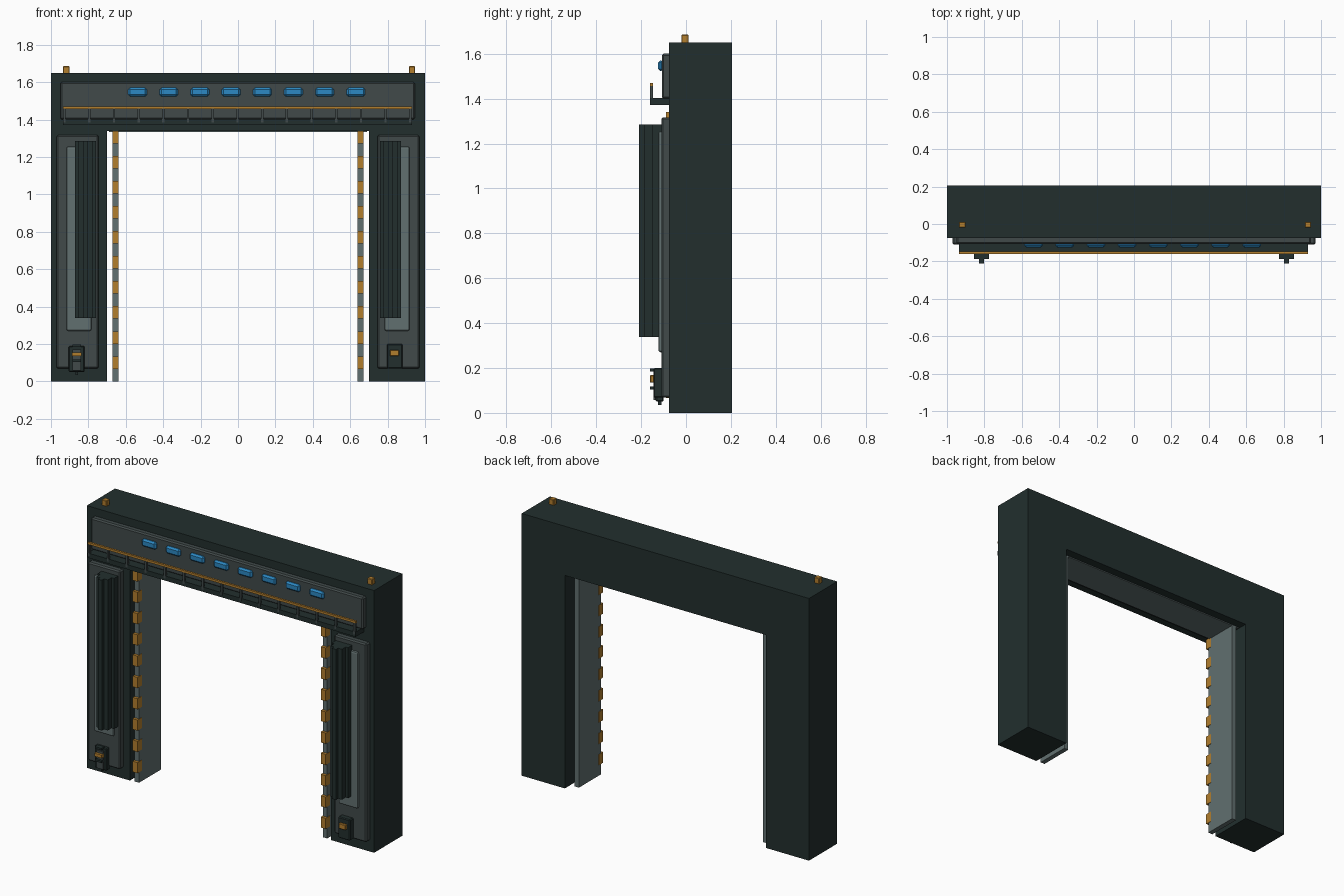
import bpy
import bmesh

cube = bpy.data.objects.get("Cube")
if cube:
    bpy.data.objects.remove(cube, do_unlink=True)


def material(name, r, g, b):
    m = bpy.data.materials.new(name)
    m.use_nodes = True
    m.diffuse_color = (r, g, b, 1)
    m.node_tree.nodes["Principled BSDF"].inputs["Base Color"].default_value = (r, g, b, 1)
    return m


DARK = material("dark green grey", 0.016, 0.028, 0.027)
PANEL = material("panel grey", 0.052, 0.068, 0.068)
LIGHT = material("light grey", 0.12, 0.16, 0.16)
ORANGE = material("orange", 0.45, 0.21, 0.027)
BLUE = material("window blue", 0.025, 0.25, 0.55)


def add_object(name, bm, mat):
    bmesh.ops.recalc_face_normals(bm, faces=bm.faces)
    mesh = bpy.data.meshes.new(name)
    bm.to_mesh(mesh)
    bm.free()
    mesh.materials.append(mat)
    obj = bpy.data.objects.new(name, mesh)
    bpy.context.collection.objects.link(obj)
    return obj


def add_box(bm, xs, ys, zs):
    verts = bmesh.ops.create_cube(bm, size=1)["verts"]
    for v in verts:
        for i, (lo, hi) in enumerate((xs, ys, zs)):
            v.co[i] = (lo + hi) / 2 + v.co[i] * (hi - lo)


def box(name, xs, ys, zs, mat, bevel=0, segments=1):
    bm = bmesh.new()
    add_box(bm, xs, ys, zs)
    obj = add_object(name, bm, mat)
    if bevel:
        mod = obj.modifiers.new("Bevel", "BEVEL")
        mod.width = bevel
        mod.segments = segments
    return obj


def prism(name, outline, axis, lo, hi, mat):
    """Extrude a closed outline along y (axis 1) or z (axis 2)."""
    bm = bmesh.new()
    points = [(a, lo, b) if axis == 1 else (a, b, lo) for a, b in outline]
    face = bm.faces.new([bm.verts.new(p) for p in points])
    moved = bmesh.ops.extrude_face_region(bm, geom=[face])["geom"]
    for v in moved:
        if isinstance(v, bmesh.types.BMVert):
            v.co[axis] = hi
    return add_object(name, bm, mat)


# Main portal frame
WALL = -0.075
LINTEL = 1.34
prism("portal_frame", [(-1, 0), (-0.7, 0), (-0.7, LINTEL), (0.7, LINTEL),
                       (0.7, 0), (1, 0), (1, 1.65), (-1, 1.65)], 1, WALL, 0.205, DARK)
box("lintel_lining", (-0.69, 0.69), (-0.06, 0.15), (LINTEL - 0.006, LINTEL + 0.01), LIGHT)

# Header panel and windows
box("header_panel", (-0.95, 0.945), (-0.108, WALL + 0.01), (1.4, 1.6), PANEL, 0.008)
for i in range(8):
    x = -0.537 + i * 0.1667
    box("header_window", (x - 0.05, x + 0.05), (-0.125, -0.1), (1.523, 1.57), BLUE, 0.01)

# Walkway with railing
box("walkway", (-0.935, 0.93), (-0.16, -0.07), (1.372, 1.402), DARK)
box("walkway_rail", (-0.935, 0.93), (-0.16, -0.147), (1.456, 1.47), ORANGE)
bm = bmesh.new()
for i in range(15):
    x = -0.927 + i * 0.132
    add_box(bm, (x - 0.006, x + 0.006), (-0.161, -0.147), (1.385, 1.458))
add_object("rail_posts", bm, PANEL)

# Roof beacons
for x in (-0.918, 0.93):
    box("roof_beacon", (x - 0.017, x + 0.017), (-0.02, 0.012), (1.645, 1.685), ORANGE, 0.003)


def span(side, lo, hi):
    return (lo, hi) if side > 0 else (-hi, -lo)


STRIPE = LINTEL / 20
for side, label in ((1, "left"), (-1, "right")):
    # Door jamb with warning blocks along its front edge
    jamb = span(side, 0.64, 0.67)
    box(label + "_jamb", jamb, (-0.07, 0.15), (0, LINTEL), LIGHT)
    bm = bmesh.new()
    for i in range(10):
        z = (2 * i + 1) * STRIPE
        add_box(bm, span(side, 0.638, 0.672), (-0.088, -0.045), (z, z + STRIPE))
    add_object(label + "_warning_blocks", bm, ORANGE)

    # Pillar panel and its raised inlay
    box(label + "_pillar_panel", span(side, 0.745, 0.97), (-0.11, WALL + 0.01),
        (0.068, 1.317), PANEL, 0.008)
    box(label + "_pillar_inlay", span(side, 0.783, 0.918), (-0.123, -0.1),
        (0.27, 1.255), LIGHT, 0.01, 2)

    # Ribbed column, stepped in plan
    c = side * 0.815
    steps = [(0.057, -0.11), (0.057, -0.15), (0.04, -0.15), (0.04, -0.188),
             (0.014, -0.188), (0.014, -0.21)]
    outline = [(c + w, y) for w, y in steps] + [(c - w, y) for w, y in reversed(steps)]
    prism(label + "_ribbed_column", outline, 2, 0.338, 1.285, DARK)

# Left control box
box("left_control_box", (0.797, 0.88), (-0.145, -0.1), (0.068, 0.2), DARK, 0.005)
box("left_control_light", (0.812, 0.86), (-0.16, -0.14), (0.135, 0.168), ORANGE, 0.003)

# Right control box
box("right_control_box", (-0.905, -0.82), (-0.135, -0.1), (0.05, 0.19), DARK, 0.005)
box("right_control_plate", (-0.885, -0.84), (-0.145, -0.13), (0.058, 0.17), PANEL)
box("right_control_light", (-0.888, -0.838), (-0.16, -0.13), (0.135, 0.155), ORANGE)
for z in (0.105, 0.185):
    box("right_control_bar", (-0.885, -0.84), (-0.16, -0.13), (z, z + 0.012), DARK)
box("right_control_pin", (-0.868, -0.855), (-0.125, -0.11), (0.035, 0.06), DARK)
